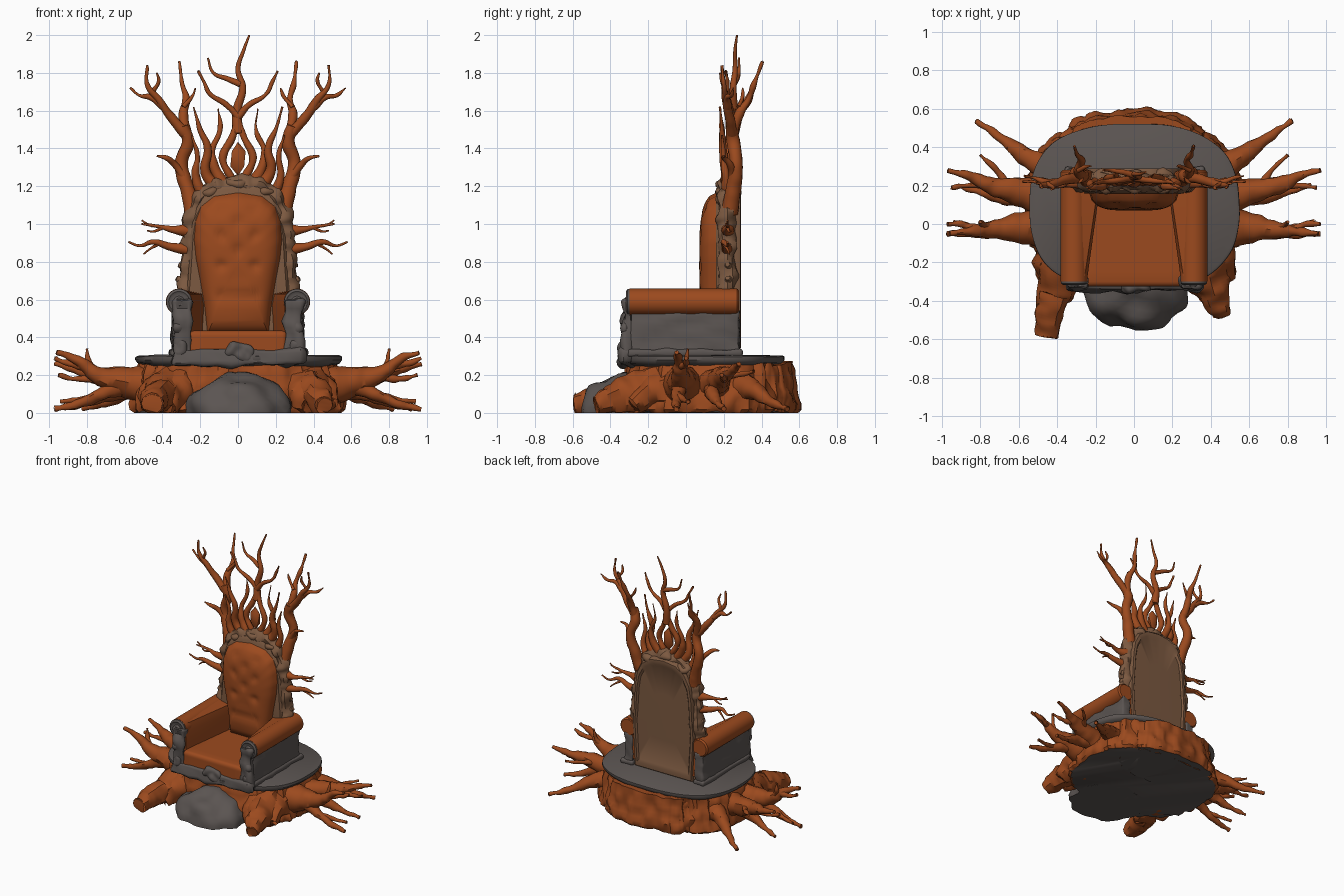
import bpy, bmesh, math, random
from mathutils import Vector, noise

random.seed(4)
if "Cube" in bpy.data.objects:
    bpy.data.objects.remove(bpy.data.objects["Cube"])
made = []


def material(name, r, g, b):
    m = bpy.data.materials.new(name)
    m.use_nodes = True
    m.diffuse_color = (r, g, b, 1)
    bsdf = next(n for n in m.node_tree.nodes if n.type == 'BSDF_PRINCIPLED')
    bsdf.inputs["Base Color"].default_value = (r, g, b, 1)
    bsdf.inputs["Roughness"].default_value = 0.8
    return m


WOOD = material("rust_wood", .33, .068, .013)
STONE = material("grey_stone", .105, .09, .084)
FRAME = material("taupe_frame", .2, .1, .052)


def finish(name, bm, mats, rough=0, scale=8):
    """Roughen, keep above ground, and link a mesh as a named part."""
    bmesh.ops.recalc_face_normals(bm, faces=bm.faces)
    bm.normal_update()
    for v in bm.verts:
        if rough:
            v.co += v.normal * rough * noise.noise(v.co * scale)
        v.co.z = max(v.co.z, 0)
    if len(mats) > 1:                       # underside takes the second colour
        for f in bm.faces:
            f.material_index = int(f.normal.z < -.9)
    mesh = bpy.data.meshes.new(name)
    bm.to_mesh(mesh)
    bm.free()
    for m in mats:
        mesh.materials.append(m)
    ob = bpy.data.objects.new(name, mesh)
    bpy.context.collection.objects.link(ob)
    made.append(ob)


def loft(name, rings, mats, rough=0, scale=8):
    """Skin a stack of equal-length closed rings and cap both ends."""
    bm = bmesh.new()
    vs = [[bm.verts.new(p) for p in r] for r in rings]
    n = len(vs[0])
    for a, b in zip(vs, vs[1:]):
        for i in range(n):
            j = (i + 1) % n
            bm.faces.new((a[i], a[j], b[j], b[i]))
    bm.faces.new(vs[0])
    bm.faces.new(vs[-1])
    finish(name, bm, mats, rough, scale)


def oval(rx, ry, cy, z, ridge=0, count=144):
    """Squarish oval ring with optional bark ridges."""
    pts = []
    for i in range(count):
        a = math.tau * i / count
        c, s = math.cos(a), math.sin(a)
        k = 1 + ridge * noise.noise(Vector((c * 5, s * 5, z * 3)))
        k += ridge * .6 * noise.noise(Vector((c * 14, s * 14, z * 5)))
        e = 2 / 2.6
        pts.append((k * rx * math.copysign(abs(c) ** e, c),
                    cy + k * ry * math.copysign(abs(s) ** e, s), z))
    return pts


def arch(profile, steps=4):
    """Closed symmetric outline in x and z from (half width, z) pairs."""
    side = []
    for (w, z), (w2, z2) in zip(profile, profile[1:]):
        for i in range(steps):
            t = i / steps
            side.append((w + (w2 - w) * t, z + (z2 - z) * t))
    return side + [(0, profile[-1][1])] + [(-x, z) for x, z in reversed(side)]


def box(name, x, y, z, mat, bevel=.02, rough=0):
    """Rounded block between (low, high) limits."""
    bm = bmesh.new()
    bmesh.ops.create_cube(bm, size=1)
    for v in bm.verts:
        v.co = [lim[int(c > 0)] for lim, c in zip((x, y, z), v.co)]
    bmesh.ops.bevel(bm, geom=bm.edges[:], offset=bevel, segments=3, affect='EDGES', profile=.5)
    bmesh.ops.subdivide_edges(bm, edges=[e for e in bm.edges if e.calc_length() > .06],
                              cuts=8, use_grid_fill=True)
    finish(name, bm, [mat], rough, 14)


def blob(name, centre, radii, mat, rough=0, scale=8, detail=4):
    bm = bmesh.new()
    bmesh.ops.create_icosphere(bm, subdivisions=detail, radius=1)
    for v in bm.verts:
        v.co = [c + r * p for c, r, p in zip(centre, radii, v.co)]
    finish(name, bm, [mat], rough, scale)


def tubes(name, paths, mat, sides=(1,), rough=0, scale=16, taper=1):
    """Tapered smooth tubes; each path is (start radius, end radius, points)."""
    cu = bpy.data.curves.new(name, 'CURVE')
    cu.dimensions, cu.bevel_depth, cu.bevel_resolution = '3D', 1, 4
    cu.resolution_u, cu.use_fill_caps = 9, True
    for s in sides:
        for r0, r1, pts in paths:
            sp = cu.splines.new('BEZIER')
            sp.bezier_points.add(len(pts) - 1)
            for i, (bp, p) in enumerate(zip(sp.bezier_points, pts)):
                bp.co = (s * p[0], p[1], p[2])
                bp.handle_left_type = bp.handle_right_type = 'AUTO'
                bp.radius = r1 + (r0 - r1) * (1 - i / (len(pts) - 1)) ** taper
                bp.radius *= random.uniform(.92, 1.08)
    tmp = bpy.data.objects.new(name + "_curve", cu)
    bpy.context.collection.objects.link(tmp)
    mesh = bpy.data.meshes.new_from_object(tmp.evaluated_get(bpy.context.evaluated_depsgraph_get()))
    bm = bmesh.new()
    bm.from_mesh(mesh)
    bpy.data.objects.remove(tmp)
    bpy.data.meshes.remove(mesh)
    finish(name, bm, [mat], rough, scale)


BOTH = (1, -1)

# Tree stump with a rear ledge, stone slab and front boulder
levels = [(1, 0), (1.03, .02), (1.03, .05), (1.02, .08), (1.01, .11), (1, .14), (.985, .17),
          (.97, .2), (.955, .23), (.94, .262)]
loft("stump", [oval(.545 * k, .425 * k, .1, z, ridge=.05) for k, z in levels], [WOOD, STONE], .025, 15)
loft("rear_ledge", [oval(.385 * k, .215 * k * k, .365, z, ridge=.04) for k, z in levels],
     [WOOD, STONE], .03, 13)
loft("slab", [oval(rx, rx * .79, .09, z) for rx, z in
              ((.5, .25), (.535, .262), (.548, .28), (.547, .298), (.535, .304))], [STONE], .008, 6)
blob("boulder", (.01, -.29, 0), (.285, .26, .205), STONE, .045, 9)

# Thick front roots
tubes("front_roots", [
    (.13, .05, [(.36, -.14, .13), (.4, -.3, .1), (.43, -.4, .07), (.455, -.48, .04)]),
    (.12, .05, [(.31, -.16, .15), (.34, -.28, .1), (.39, -.38, .04)]),
    (.1, .05, [(.42, -.08, .14), (.44, -.2, .1), (.47, -.28, .04)])], WOOD, BOTH, .03, 13)
tubes("long_front_root", [(.09, .055, [(-.41, -.36, .09), (-.44, -.47, .07), (-.455, -.585, .05)])],
      WOOD, rough=.02)

# Forked side roots
tubes("side_roots", [
    (.11, .012, [(.47, -.02, .14), (.6, -.02, .165), (.74, -.03, .2), (.85, -.04, .28), (.96, -.05, .32)]),
    (.024, .009, [(.74, -.03, .2), (.79, .0, .27), (.8, .01, .34)]),
    (.022, .01, [(.82, -.03, .25), (.9, .0, .26), (.97, .0, .29)]),
    (.055, .014, [(.56, -.02, .16), (.7, -.04, .11), (.84, -.05, .05), (.97, -.05, .02)]),
    (.022, .01, [(.76, -.04, .09), (.85, -.01, .07), (.94, .01, .06)])], WOOD, BOTH, .01, 20, 1.5)
tubes("rear_side_roots", [
    (.1, .012, [(.46, .13, .14), (.6, .17, .17), (.75, .2, .2), (.86, .25, .23), (.97, .28, .26)]),
    (.026, .009, [(.64, .18, .18), (.71, .27, .2), (.8, .36, .22)]),
    (.024, .01, [(.76, .2, .19), (.86, .2, .18), (.95, .19, .2)]),
    (.055, .013, [(.52, .14, .13), (.68, .14, .1), (.8, .17, .05), (.92, .2, .022)]),
    (.09, .012, [(.43, .28, .14), (.54, .34, .13), (.67, .43, .07), (.82, .535, .02)]),
    (.022, .009, [(.56, .35, .11), (.61, .38, .1), (.66, .4, .1)])], WOOD, BOTH, .01, 20, 1.5)

# Seat and carved front apron
box("seat", (-.26, .26), (-.325, .22), (.3, .435), WOOD, .025)
box("apron", (-.35, .35), (-.35, -.27), (.255, .34), STONE, .022, rough=.035)
blob("apron_boss", (0, -.33, .32), (.08, .03, .05), STONE, .02, 20)

# Arms: stone side, padded inner wall, roll, front post and scroll
circle = [(math.cos(math.tau * i / 32), math.sin(math.tau * i / 32)) for i in range(32)]
for s in BOTH:
    side = "left" if s > 0 else "right"
    box(side + "_arm_side", sorted((s * .27, s * .345)), (-.3, .285), (.3, .55), STONE, .015, rough=.02)
    box(side + "_arm_plinth", sorted((s * .26, s * .36)), (-.305, .295), (.3, .335), STONE, .012, .015)
    pad = [[(s * (x - t * inward), -.295 + .57 * t, z) for x, z, inward in
            ((.3, .35, 0), (.25, .35, .07), (.245, .57, .08), (.26, .63, .085), (.31, .655, 0))]
           for t in (0, .2, .4, .6, .8, 1)]
    loft(side + "_arm_pad", pad, [WOOD])
    for part, mat, spec in (
            ("_arm_roll", WOOD, ((-.3, .07), (.27, .07), (.28, .06))),
            ("_arm_scroll", STONE, ((-.285, .068), (-.31, .068), (-.318, .055), (-.312, .045),
                                    (-.312, .03), (-.325, .02)))):
        loft(side + part, [[(s * (.312 + r * c), y, .588 + r * d) for c, d in circle]
                           for y, r in spec], [mat])
    box(side + "_arm_post", sorted((s * .245, s * .345)), (-.33, -.28), (.27, .6), STONE, .015, .035)
    for z in (.35, .45):
        blob(side + "_post_carving", (s * .305, -.322, z), (.035, .02, .05), STONE, .015, 20, 3)

# Arched back plate and knotted rim
outline = [(.25, .3), (.262, .5), (.27, .65), (.26, .78), (.25, .95), (.232, 1.06),
           (.19, 1.14), (.11, 1.195), (0, 1.21)]
edge = arch(outline)
loft("back_plate", [[(x * k, y, .75 + (z - .75) * k) for x, z in edge] for y, k in
                    ((.16, .95), (.175, 1), (.27, 1), (.288, .97), (.29, .9), (.278, .86), (.28, .4))], [FRAME])
rim = [(x, .22, z) for x, z in arch(outline, 2)]
tubes("back_rim", [(.05, .05, rim)], FRAME, rough=.025)
tubes("rim_knots", [(.055, .012, [(x - .05, .22, z - .02), (x, .225, z), (x + .045, .22, z + .015)])
                    for x, z in ((.28, .7), (.27, .77), (.265, .87), (.255, .96), (.235, 1.06))],
      FRAME, BOTH, .015)

# Tufted back cushion, with buttons pressed in
pillow = arch([(.165, .41), (.18, .55), (.205, .7), (.228, .82), (.238, .92), (.23, 1.02),
               (.2, 1.1), (.13, 1.155), (0, 1.175)])
buttons = [(x, z) for z in (.62, .78, .94, 1.08) for x in (-.09, .09)] + [(0, z) for z in (.7, .86, 1.01)]
rings = []
for step in range(15):
    k = 1 - step / 14.5
    ring = []
    for x, z in pillow:
        x, z = x * k, .8 + (z - .8) * k
        dent = sum(math.exp(-((x - u) ** 2 + (z - w) ** 2) / .0008) for u, w in buttons)
        ring.append((x, .18 - .11 * (1 - k ** 4) ** .5 + .015 * dent, z))
    rings.append(ring)
loft("back_cushion", rings, [WOOD])

# Side thorns
tubes("side_thorns", [
    (.034, .005, [(.27, .22, .965), (.34, .21, .97), (.41, .22, .985), (.51, .21, 1.0)]),
    (.01, .004, [(.45, .22, .99), (.48, .22, 1.0), (.51, .22, 1.02)]),
    (.01, .004, [(.4, .22, .98), (.45, .23, .96), (.48, .24, .965)]),
    (.034, .005, [(.27, .22, .865), (.36, .21, .88), (.45, .2, .905), (.52, .22, .885), (.58, .22, .905)]),
    (.01, .004, [(.42, .2, .895), (.47, .22, .865), (.5, .23, .84)])], WOOD, BOTH, taper=1.7)

# Large outer antlers
tubes("outer_antlers", [
    (.045, .028, [(.235, .23, 1.06), (.265, .25, 1.18), (.3, .265, 1.32), (.265, .25, 1.44), (.29, .24, 1.52)]),
    (.03, .006, [(.27, .245, 1.46), (.29, .28, 1.58), (.275, .33, 1.66), (.295, .36, 1.74), (.31, .405, 1.86)]),
    (.03, .007, [(.28, .245, 1.48), (.36, .23, 1.57), (.42, .21, 1.66), (.48, .2, 1.74), (.48, .19, 1.84)]),
    (.02, .005, [(.4, .22, 1.62), (.46, .22, 1.67), (.52, .24, 1.68), (.57, .25, 1.72)]),
    (.013, .005, [(.45, .21, 1.7), (.42, .19, 1.76), (.43, .18, 1.8)]),
    (.024, .005, [(.285, .25, 1.25), (.34, .23, 1.32), (.38, .2, 1.35), (.43, .2, 1.36)]),
    (.013, .004, [(.29, .28, 1.62), (.24, .3, 1.68), (.225, .3, 1.72)])], WOOD, BOTH, .005)

# Flame-like inner branches and centre lattice
tubes("inner_branches", [
    (.035, .005, [(.11, .22, 1.18), (.175, .21, 1.29), (.16, .195, 1.4), (.2, .19, 1.5), (.235, .18, 1.62)]),
    (.032, .005, [(.06, .22, 1.19), (.125, .23, 1.3), (.14, .24, 1.38), (.095, .25, 1.5), (.105, .26, 1.61)]),
    (.03, .005, [(.18, .22, 1.14), (.225, .21, 1.25), (.215, .2, 1.36), (.245, .19, 1.47)]),
    (.022, .016, [(0, .22, 1.2), (.05, .22, 1.27), (.08, .22, 1.35), (.035, .23, 1.45), (.0, .24, 1.55)]),
    (.019, .005, [(0, .24, 1.57), (.06, .23, 1.63), (.15, .22, 1.69), (.18, .22, 1.75), (.21, .21, 1.81)])],
    WOOD, BOTH, .005)
tubes("centre_spire", [
    (.028, .005, [(0, .24, 1.48), (-.005, .25, 1.6), (.025, .25, 1.72), (.0, .26, 1.82), (.03, .26, 1.92), (.06, .27, 2.0)]),
    (.017, .005, [(.015, .25, 1.74), (-.06, .27, 1.77), (-.13, .28, 1.8), (-.16, .28, 1.88)])], WOOD)
blob("centre_diamond", (0, .215, 1.345), (.045, .03, .09), WOOD, detail=1)
for x in (-.15, 0, .15):
    blob("crown_knot", (x, .225, 1.215 - x * x * 2.2), (.06, .065, .035), FRAME, .02, 18, 3)

# Smooth shading that keeps sharp edges
bpy.ops.object.select_all(action='DESELECT')
for ob in made:
    ob.select_set(True)
bpy.context.view_layer.objects.active = made[0]
bpy.ops.object.shade_smooth_by_angle(angle=math.radians(40))
